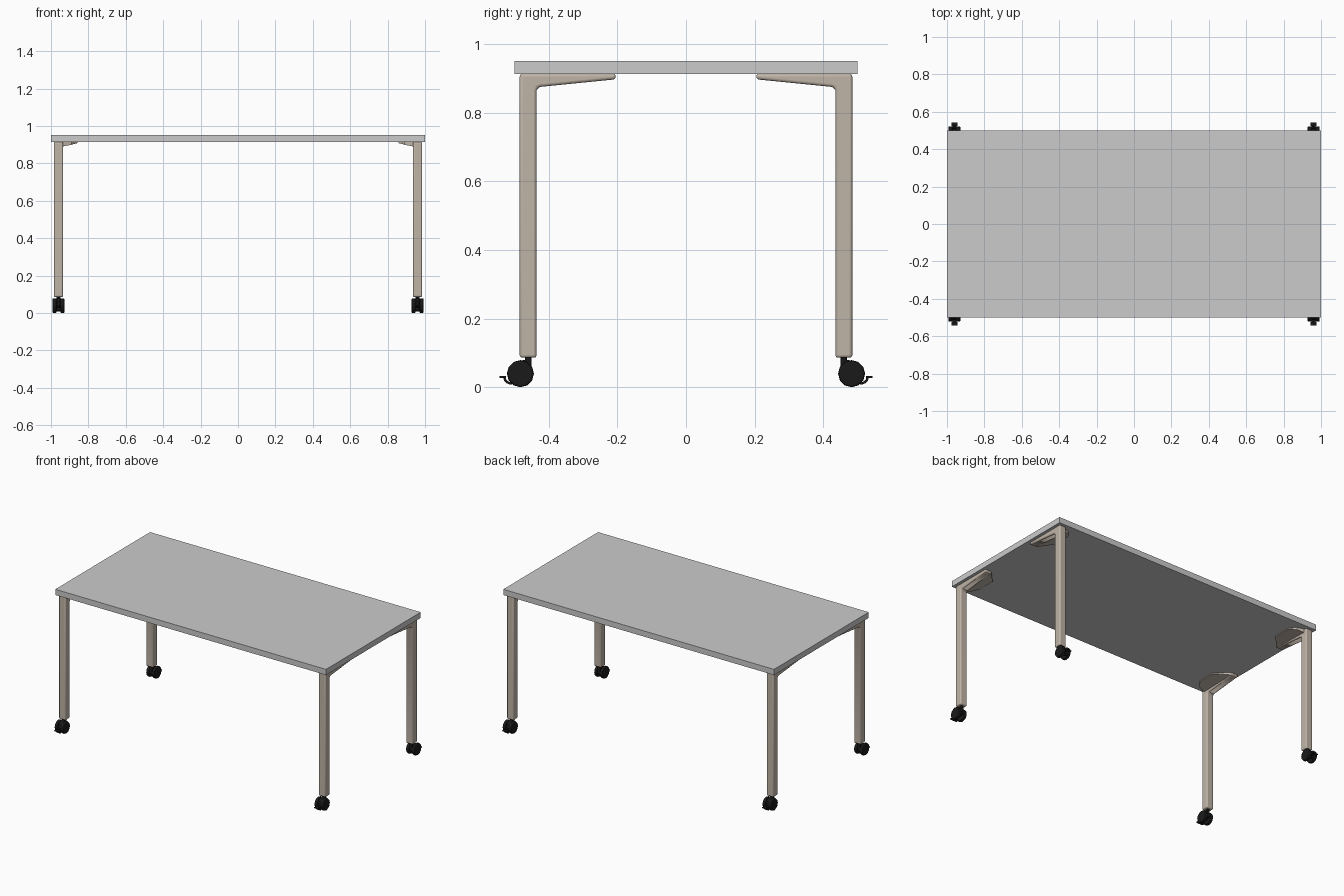
import bpy, bmesh, math
from mathutils import Vector, Matrix

if "Cube" in bpy.data.objects:
    bpy.data.objects.remove(bpy.data.objects["Cube"])


def material(name, color):
    m = bpy.data.materials.new(name)
    m.diffuse_color = (*color, 1)
    m.use_nodes = True
    m.node_tree.nodes["Principled BSDF"].inputs["Base Color"].default_value = m.diffuse_color
    return m


TAUPE = material("taupe_metal", (0.53, 0.46, 0.39))
BLACK = material("black_plastic", (0.01, 0.01, 0.01))
CX = 0.96   # x centre of a leg and its caster


def finish(name, bm, mat=None, bevel=0, segments=2, mirror=True, smooth=False):
    bmesh.ops.recalc_face_normals(bm, faces=bm.faces)
    me = bpy.data.meshes.new(name)
    bm.to_mesh(me)
    bm.free()
    ob = bpy.data.objects.new(name, me)
    bpy.context.collection.objects.link(ob)
    if mat:
        me.materials.append(mat)
    if bevel:
        b = ob.modifiers.new("bevel", 'BEVEL')
        b.width, b.segments = bevel, segments
        b.limit_method, b.angle_limit = 'ANGLE', math.radians(40)
    if mirror:
        m = ob.modifiers.new("mirror", 'MIRROR')
        m.use_axis = (True, True, False)
    if smooth:
        bpy.context.view_layer.objects.active = ob
        ob.select_set(True)
        bpy.ops.object.shade_smooth_by_angle(angle=math.radians(35))
        ob.select_set(False)
    return ob


def box(bm, lo, hi):
    lo, hi = Vector(lo), Vector(hi)
    d = hi - lo
    mat = Matrix.Translation((lo + hi) / 2) @ Matrix.Diagonal((*d, 1))
    bmesh.ops.create_cube(bm, size=1, matrix=mat)


def prism(bm, pts, x0, x1):
    # extrude a (y, z) profile along x
    f = bm.faces.new([bm.verts.new((x0, y, z)) for y, z in pts])
    r = bmesh.ops.extrude_face_region(bm, geom=[f])
    vs = [v for v in r['geom'] if isinstance(v, bmesh.types.BMVert)]
    bmesh.ops.translate(bm, verts=vs, vec=(x1 - x0, 0, 0))


def disc(bm, x, y, z, r, width, sides):
    mat = Matrix.Translation((x, y, z)) @ Matrix.Rotation(math.pi / 2, 4, 'Y')
    bmesh.ops.create_cone(bm, cap_ends=True, segments=sides, radius1=r,
                          radius2=r, depth=width, matrix=mat)


# Table top
bm = bmesh.new()
box(bm, (-1, -0.5, 0.914), (1, 0.5, 0.952))
finish("table_top", bm, mirror=False)

# Legs, each with a tapered support arm under the top
bm = bmesh.new()
prism(bm, [(0.485, 0.086), (0.485, 0.914), (0.205, 0.914), (0.205, 0.898),
           (0.425, 0.876), (0.432, 0.873), (0.436, 0.865), (0.436, 0.086)],
      CX - 0.025, CX + 0.025)
finish("legs", bm, TAUPE, bevel=0.008, segments=3, smooth=True)

# Wedge-shaped mounting plates on the inner side of the arms
bm = bmesh.new()
outline = [(0.938, 0.465, 0.890), (0.89, 0.452, 0.900), (0.857, 0.41, 0.909),
           (0.857, 0.29, 0.909), (0.938, 0.21, 0.897)]
low = [bm.verts.new(p) for p in outline]
top = [bm.verts.new((x, y, 0.914)) for x, y, z in outline]
bm.faces.new(low)
bm.faces.new(top)
for i in range(len(low)):
    j = (i + 1) % len(low)
    bm.faces.new((low[i], low[j], top[j], top[i]))
finish("mounting_plates", bm, TAUPE)

# Twin caster wheels
bm = bmesh.new()
for s in (-1, 1):
    disc(bm, CX + s * 0.021, 0.483, 0.0395, 0.0395, 0.022, 12)
finish("caster_wheels", bm, BLACK, bevel=0.006, segments=2)

# Caster bodies: axle hub, hood between the wheels and stem into the leg
bm = bmesh.new()
disc(bm, CX, 0.483, 0.0395, 0.012, 0.05, 10)
prism(bm, [(0.452, 0.035), (0.452, 0.08), (0.472, 0.08), (0.49, 0.074),
           (0.508, 0.06), (0.512, 0.04), (0.49, 0.025)], CX - 0.009, CX + 0.009)
mat = Matrix.Translation((CX, 0.46, 0.068))
bmesh.ops.create_cone(bm, cap_ends=True, segments=12, radius1=0.01,
                      radius2=0.01, depth=0.045, matrix=mat)
finish("caster_bodies", bm, BLACK)

# Hooked brake levers with a wide pedal at the tip
bm = bmesh.new()
outer, inner = [], []
for i in range(6):
    a = math.radians(-130 + i * 26)
    c, s = math.cos(a), math.sin(a)
    outer.append((0.512 + 0.021 * c, 0.029 + 0.021 * s))
    inner.append((0.512 + 0.014 * c, 0.029 + 0.014 * s))
prism(bm, outer + inner[::-1], CX - 0.011, CX + 0.011)
box(bm, (CX - 0.017, 0.525, 0.027), (CX + 0.017, 0.544, 0.033))
finish("brake_levers", bm, BLACK)
